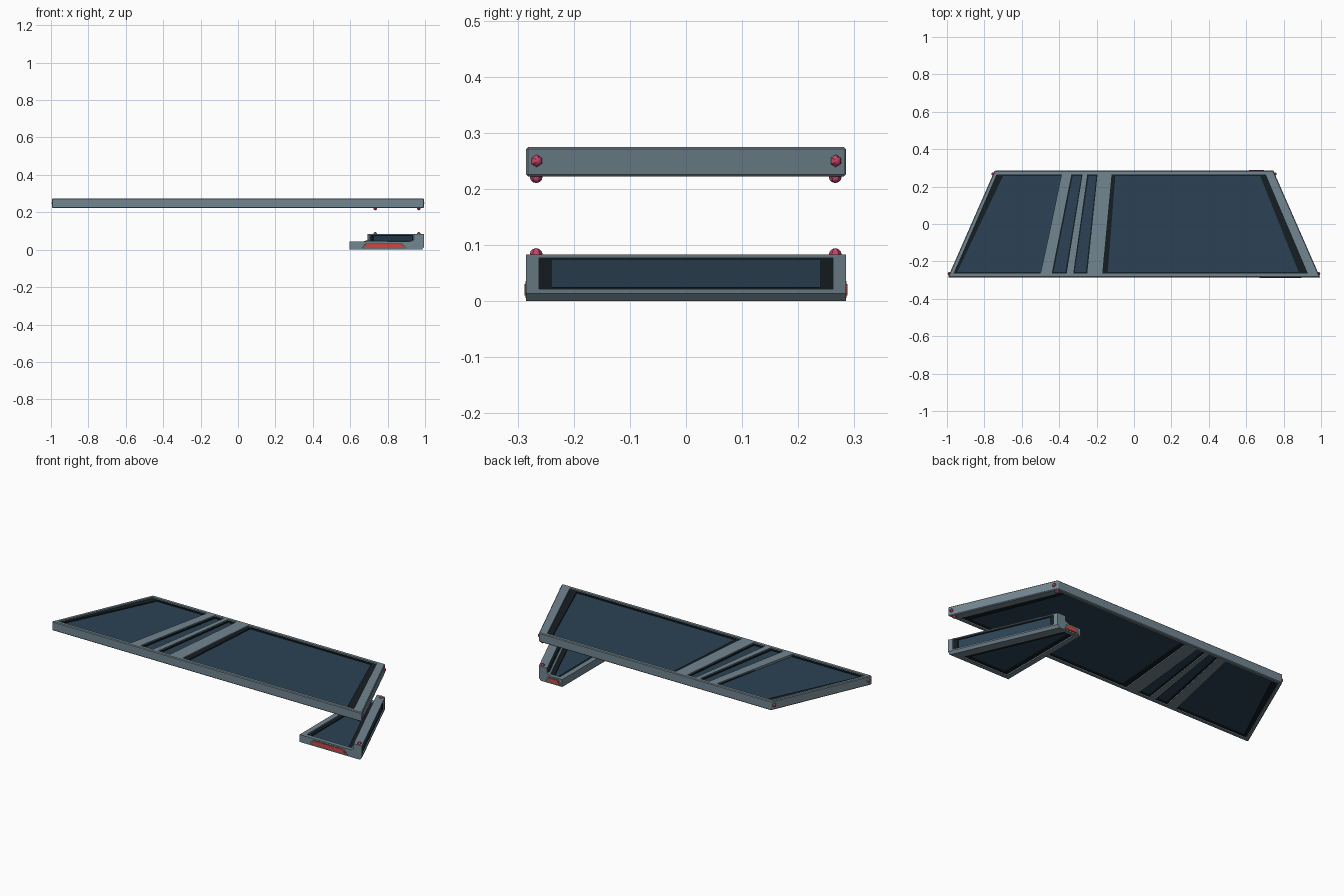
import bpy, bmesh, math
from mathutils import Matrix, Vector

if "Cube" in bpy.data.objects:
    bpy.data.objects.remove(bpy.data.objects["Cube"])


def material(name, r, g, b):
    m = bpy.data.materials.new(name)
    m.diffuse_color = (r, g, b, 1)
    m.use_nodes = True
    m.node_tree.nodes["Principled BSDF"].inputs["Base Color"].default_value = m.diffuse_color
    return m


FRAME = material("frame_metal", 0.17, 0.24, 0.28)
TRIM = material("dark_trim", 0.008, 0.013, 0.017)
GLASS = material("blue_glass", 0.025, 0.055, 0.09)
PINK = material("pink_stud", 0.55, 0.06, 0.14)
RED = material("red_light", 0.65, 0.06, 0.06)
OLIVE = material("light_surround", 0.09, 0.12, 0.08)


def stitch(name, rings, mat, closed=False):
    """Skin a row of point rings; cap the ends, or join last to first."""
    bm = bmesh.new()
    loops = [[bm.verts.new(p) for p in r] for r in rings]
    pairs = list(zip(loops, loops[1:]))
    if closed:
        pairs.append((loops[-1], loops[0]))
    else:
        bm.faces.new(loops[0])
        bm.faces.new(loops[-1])
    n = len(loops[0])
    for a, b in pairs:
        for i in range(n):
            j = (i + 1) % n
            bm.faces.new((a[i], a[j], b[j], b[i]))
    bmesh.ops.recalc_face_normals(bm, faces=bm.faces)
    me = bpy.data.meshes.new(name)
    bm.to_mesh(me)
    bm.free()
    ob = bpy.data.objects.new(name, me)
    bpy.context.collection.objects.link(ob)
    me.materials.append(mat)
    return ob


def at_z(quad, z):
    return [(x, y, z) for x, y in quad]


def slab(name, quad, z0, z1, mat):
    return stitch(name, [at_z(quad, z0), at_z(quad, z1)], mat)


def cut(ob, cutter):
    cutter.hide_render = True
    cutter.hide_viewport = True
    cutter.display_type = 'WIRE'
    m = ob.modifiers.new("opening", 'BOOLEAN')
    m.operation = 'DIFFERENCE'
    m.solver = 'EXACT'
    m.object = cutter


def trapezoid(fl, fr, br, bl, y):
    return [(fl, -y), (fr, -y), (br, y), (bl, y)]


def window(frame, name, outer, inner, z0, z1):
    """Opening in a flat frame with a dark gasket and a recessed pane."""
    cut(frame, slab(name + "_cutter", outer, z0 - 0.05, z1 + 0.05, FRAME))
    a, b = z0 + 0.007, z1 - 0.007
    stitch(name + "_gasket", [at_z(outer, a), at_z(outer, b), at_z(inner, b), at_z(inner, a)],
           TRIM, closed=True)
    slab(name + "_pane", inner, a + 0.006, b - 0.006, GLASS)


def stud(name, loc, axis):
    bm = bmesh.new()
    rot = Vector(axis).to_track_quat('Z', 'Y').to_matrix().to_4x4()
    bmesh.ops.create_uvsphere(bm, u_segments=6, v_segments=6, radius=0.0115,
                              matrix=Matrix.Translation(loc) @ rot)
    me = bpy.data.meshes.new(name)
    bm.to_mesh(me)
    bm.free()
    me.materials.append(PINK)
    bpy.context.collection.objects.link(bpy.data.objects.new(name, me))


# Upper panel frame
Z0, Z1, Y = 0.222, 0.275, 0.285
upper = slab("upper_frame", trapezoid(-0.995, 0.995, 0.745, -0.745, Y), Z0, Z1, FRAME)
bev = upper.modifiers.new("edge", 'BEVEL')
bev.width = 0.004
bev.segments = 1

# Upper windows: front-left, front-right, back-right, back-left x of opening and pane
panes = [
    ("left_window", (-0.965, -0.50, -0.385, -0.735), (-0.945, -0.495, -0.39, -0.70)),
    ("slot_window_1", (-0.44, -0.36, -0.275, -0.335), (-0.43, -0.367, -0.282, -0.328)),
    ("slot_window_2", (-0.325, -0.25, -0.195, -0.25), (-0.317, -0.257, -0.202, -0.243)),
    ("right_window", (-0.17, 0.93, 0.705, -0.12), (-0.14, 0.88, 0.675, -0.10)),
]
for name, o, i in panes:
    window(upper, name, trapezoid(*o, 0.265), trapezoid(*i, 0.256), Z0, Z1)

# Lower bracket: L profile swept along the slanted right edge
SLOPE = 0.25 / 0.57


def edge_x(y):
    return 0.87 - SLOPE * y


def bracket_profile(y):
    prof = [(0, 0.0), (0, 0.083), (-0.053, 0.083), (-0.053, 0.053), (-0.075, 0.043)]
    prof[0:1] = [(-0.012, 0.0), (0, 0.014)]
    pts = [(edge_x(y) + x, y, z) for x, z in prof]
    return pts + [(0.595, y, 0.043), (0.595, y, 0.0)]


bracket = stitch("lower_bracket", [bracket_profile(-Y), bracket_profile(Y)], FRAME)
window(bracket, "lower_window", trapezoid(0.625, 0.915, 0.685, 0.625, 0.262),
       trapezoid(0.645, 0.885, 0.668, 0.645, 0.25), 0.0, 0.043)


# Upright window in the slanted wall
def wall_quad(d, y, za, zb):
    return [(edge_x(s) + d, s, z) for s, z in ((-y, za), (y, za), (y, zb), (-y, zb))]


cut(bracket, stitch("upright_cutter", [wall_quad(-0.06, 0.262, 0.022, 0.077),
                                       wall_quad(0.05, 0.262, 0.022, 0.077)], FRAME))
outer, inner = (0.262, 0.022, 0.077), (0.24, 0.025, 0.074)
stitch("upright_gasket", [wall_quad(-0.046, *outer), wall_quad(-0.007, *outer),
                          wall_quad(-0.007, *inner), wall_quad(-0.046, *inner)], TRIM, closed=True)
stitch("upright_pane", [wall_quad(-0.04, *inner), wall_quad(-0.013, *inner)], GLASS)


# Red lights on the front and back ends of the bracket
def light(name, x0, x1, x2, x3, side):
    def ring(g, y):
        return [(x0 - g, side * y, 0.010 - g * 0.4), (x3 + g, side * y, 0.010 - g * 0.4),
                (x2 + g, side * y, 0.031 + g * 0.4), (x1 - g, side * y, 0.031 + g * 0.4)]
    stitch(name + "_surround", [ring(0.012, 0.280), ring(0.012, 0.286)], OLIVE)
    stitch(name, [ring(0, 0.281), ring(0, 0.288)], RED)


light("front_light", 0.67, 0.69, 0.865, 0.895, -1)
light("back_light", 0.615, 0.625, 0.675, 0.695, 1)

# Pink studs at the panel ends and along the hinge edges
for label, y in (("front", -0.267), ("back", 0.266)):
    x = edge_x(y)
    for side, s in (("left", -1), ("right", 1)):
        stud(f"{label}_{side}_end_stud", (s * (x - 0.002), y, 0.25), (s, SLOPE, 0))
    stud(f"{label}_under_stud", (x - 0.02, y, Z0), (0, 0, -1))
    stud(f"{label}_bracket_stud", (x - 0.02, y, 0.083), (0, 0, 1))
